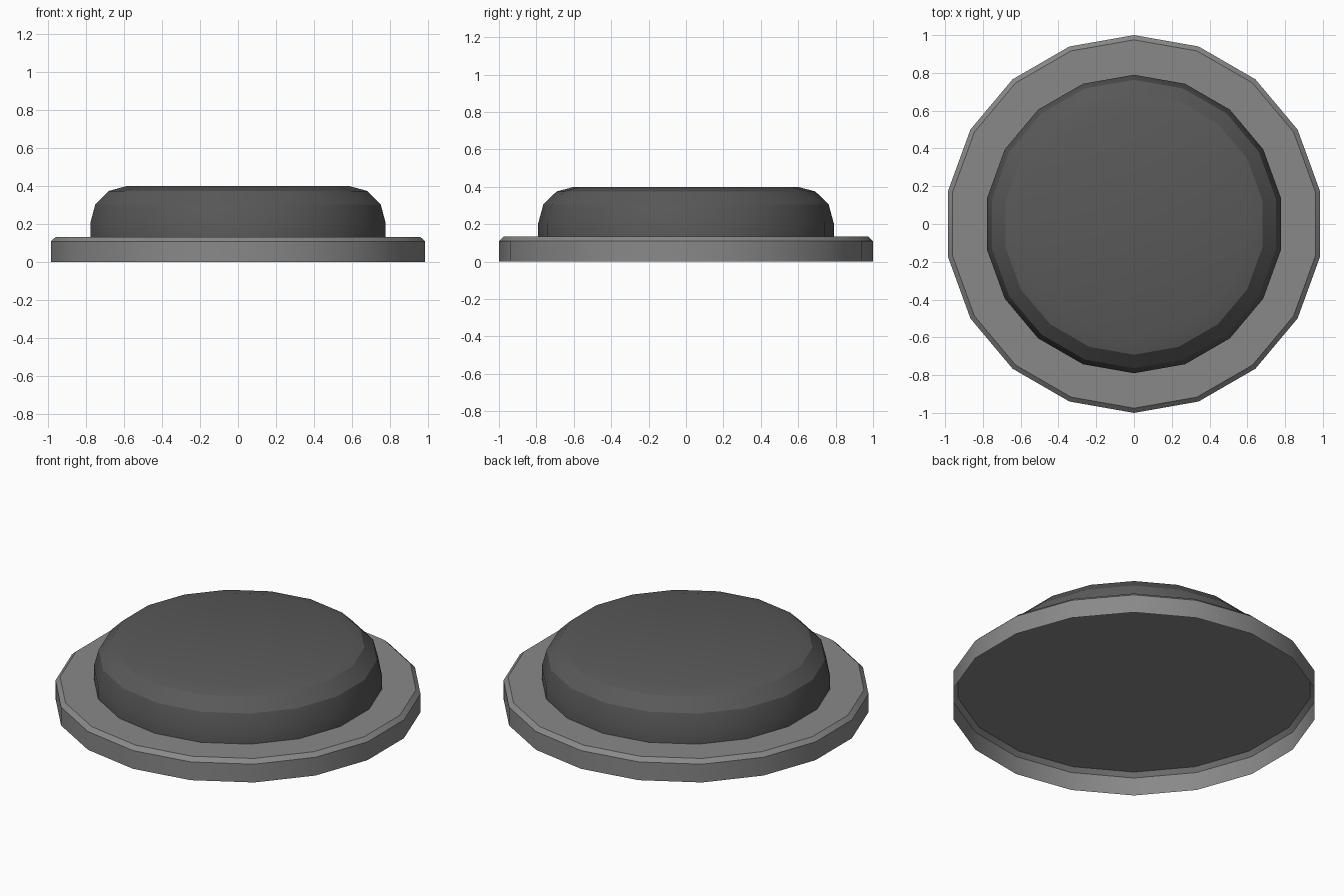
import bpy, bmesh, math

if "Cube" in bpy.data.objects:
    bpy.data.objects.remove(bpy.data.objects["Cube"])

SIDES = 18


def lathe(name, profile, grey):
    """Spin (radius, z) points around z and close the top with a flat cap."""
    bm = bmesh.new()
    rings = []
    for r, z in profile:
        ring = []
        for i in range(SIDES):
            a = math.pi / 2 + i * math.tau / SIDES
            ring.append(bm.verts.new((r * math.cos(a), r * math.sin(a), z)))
        rings.append(ring)
    for low, high in zip(rings, rings[1:]):
        for i in range(SIDES):
            j = (i + 1) % SIDES
            bm.faces.new((low[i], low[j], high[j], high[i]))
    bm.faces.new(rings[-1])
    mesh = bpy.data.meshes.new(name)
    bm.to_mesh(mesh)
    bm.free()
    obj = bpy.data.objects.new(name, mesh)
    bpy.context.collection.objects.link(obj)
    mat = bpy.data.materials.new(name + "_grey")
    mat.diffuse_color = (grey, grey, grey, 1)
    mat.use_nodes = True
    mat.node_tree.nodes["Principled BSDF"].inputs["Base Color"].default_value = mat.diffuse_color
    mesh.materials.append(mat)
    bpy.ops.object.select_all(action='DESELECT')
    obj.select_set(True)
    bpy.context.view_layer.objects.active = obj
    bpy.ops.object.shade_smooth_by_angle(angle=math.radians(30))
    return obj


# Base plate: bevelled rim, open underneath
lathe("base_plate", [(1.0, 0.0), (1.0, 0.11), (0.975, 0.133)], 0.25)

# Rounded cap sitting on the plate
lathe("rounded_cap", [(0.79, 0.133), (0.79, 0.205), (0.763, 0.305),
                      (0.692, 0.375), (0.597, 0.40)], 0.1)
